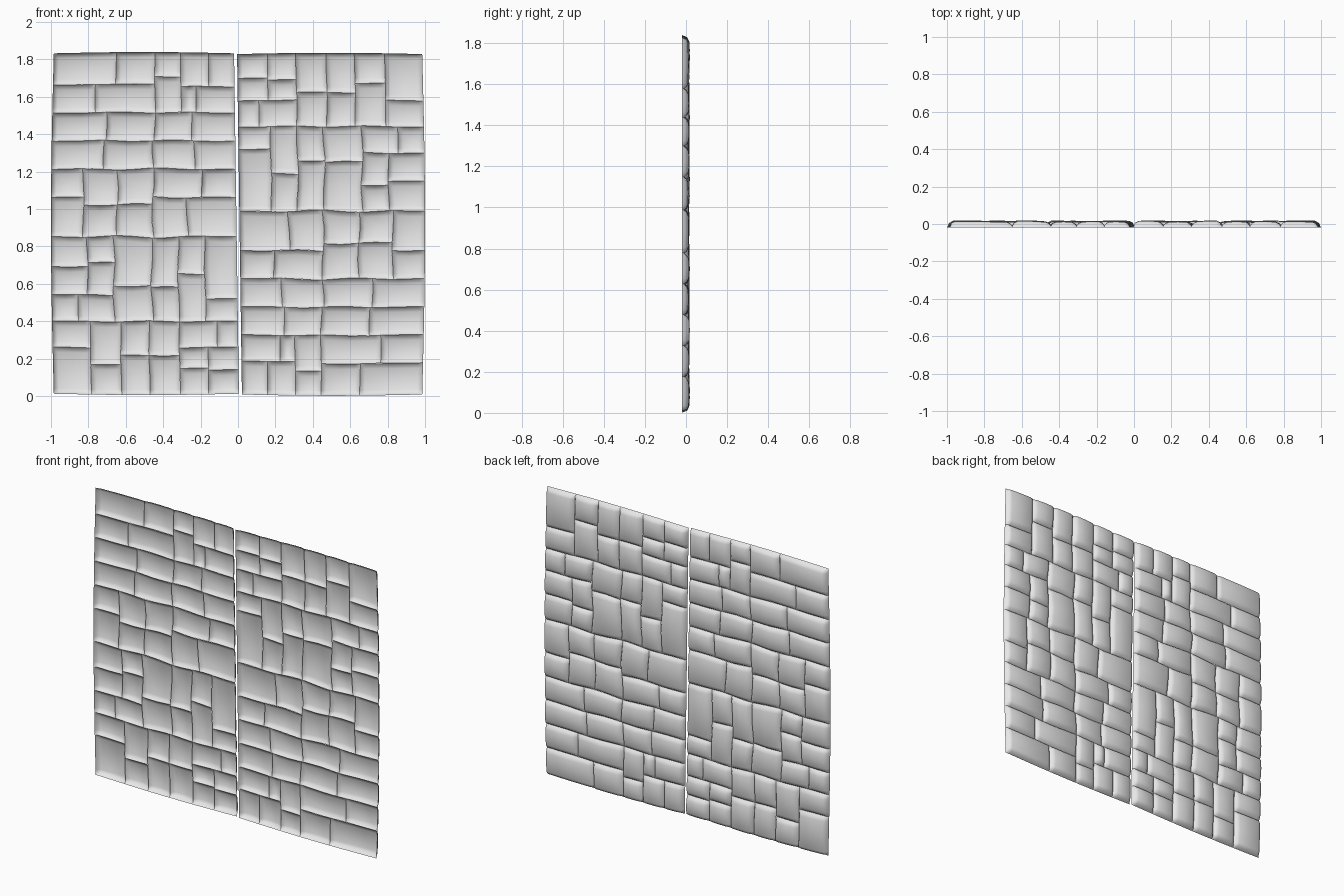
import bpy, bmesh, math, random
from mathutils import Vector

random.seed(7)
cube = bpy.data.objects.get("Cube")
if cube:
    bpy.data.objects.remove(cube, do_unlink=True)

WIDTH, HEIGHT, TOP = 0.98, 1.82, 1.832

stone_grey = bpy.data.materials.new("stone_grey")
stone_grey.use_nodes = True
colour = (0.8, 0.8, 0.8, 1)
stone_grey.diffuse_color = colour
stone_grey.node_tree.nodes["Principled BSDF"].inputs["Base Color"].default_value = colour

# Stone layout of one half, in hundredths from its upper outer corner.
# Each region: left, top, bottom, then columns as (right edge, cuts going down)
LAYOUT = [
    (0, 0, 17, [(34,), (55,)]),
    (0, 17, 32, [(23,), (55,)]),
    (55, 0, 32, [(69, 13)]),
    (69, 0, 18, [(84,), (98,)]),
    (69, 18, 32, [(77,), (98,)]),
    (0, 32, 47, [(29,), (55,), (75,), (98,)]),
    (0, 47, 62, [(28,), (54,), (76,), (98,)]),
    (0, 62, 98, [(17, 77), (35, 81), (54, 81)]),
    (54, 62, 77, [(80,), (98,)]),
    (54, 77, 98, [(72,), (98,)]),
    (0, 98, 129, [(19, 114), (33, 112)]),
    (0, 129, 143, [(14,), (33,)]),
    (33, 98, 143, [(53, 124), (67, 125), (81, 118), (98, 131)]),
    (0, 143, 182, [(20, 157), (36, 166), (51, 161), (67, 161)]),
    (67, 143, 157, [(87,), (98,)]),
    (67, 157, 182, [(82, 168), (98, 169)]),
]


def warp(u, v):
    """Place a layout point on the wall, with gently uneven joints and borders."""
    across, down = u / WIDTH, v / HEIGHT
    x = u - 0.985
    x -= 0.015 * math.sin(math.pi * down) * (1 - across)
    x += (0.026 * down - 0.016) * across
    inside = math.sin(math.pi * across) * math.sin(math.pi * down)
    x += 0.008 * math.sin(17 * v + 5 * u) * inside
    z = TOP - v
    z += 0.007 * math.sin(math.pi * across) * (1 - 2 * down)
    z += 0.007 * math.sin(15 * u + 9 * v) * inside
    return x, z


def profile(start, end):
    """Positions and heights across one pillowed stone."""
    size = end - start
    steps = [(0, 0), (0.010, 0.55), (0.028, 0.9)]
    left = [(start + d, h) for d, h in steps]
    right = [(end - d, h) for d, h in reversed(steps)]
    return left + [(start + size / 2, 1)] + right


def add_stone(bm, u0, u1, v0, v1):
    """Open-backed stone bulging towards the rear, with its own height and tilt."""
    face_y = random.uniform(0.014, 0.019)
    tilt = random.uniform(-0.004, 0.004)
    rows = []
    for v, hv in profile(v0, v1):
        row = []
        for u, hu in profile(u0, u1):
            x, z = warp(u, v)
            on_border = u < 0.001 or v < 0.001 or v > HEIGHT - 0.001 or u > WIDTH - 0.001
            rim = -0.019 if on_border else -0.009
            lean = tilt * (2 * (u - u0) / (u1 - u0) - 1)
            y = rim + (face_y + lean - rim) * hu * hv
            row.append(bm.verts.new(Vector((x, y, z))))
        rows.append(row)
    for upper, lower in zip(rows, rows[1:]):
        for i in range(len(upper) - 1):
            face = bm.faces.new((upper[i], upper[i + 1], lower[i + 1], lower[i]))
            face.smooth = True


# Stones of the right half of the wall
bm = bmesh.new()
for left, top, bottom, columns in LAYOUT:
    for right, *cuts in columns:
        levels = [top, *cuts, bottom]
        for v0, v1 in zip(levels, levels[1:]):
            add_stone(bm, left / 100, right / 100, v0 / 100, v1 / 100)
        left = right
mesh = bpy.data.meshes.new("stone_wall_half")
bm.to_mesh(mesh)
bm.free()
mesh.materials.append(stone_grey)
right_half = bpy.data.objects.new("right_wall_stones", mesh)
bpy.context.collection.objects.link(right_half)

# The left half is the same panel turned upside down
left_half = bpy.data.objects.new("left_wall_stones", mesh)
left_half.rotation_euler = (0, math.pi, 0)
left_half.location.z = 1.84
bpy.context.collection.objects.link(left_half)
